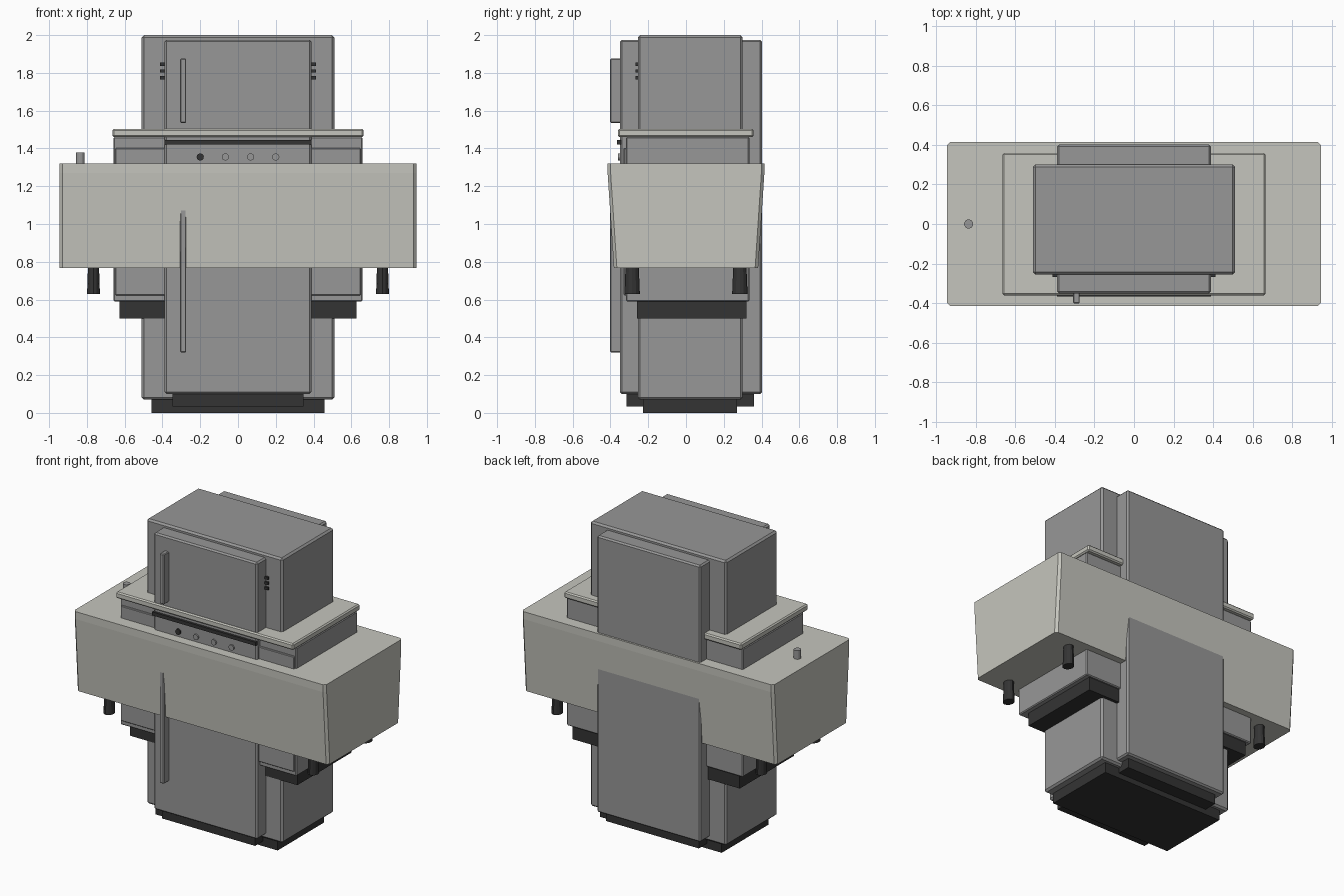
import bpy, bmesh, math

if "Cube" in bpy.data.objects:
    bpy.data.objects.remove(bpy.data.objects["Cube"])


def material(name, rgb):
    m = bpy.data.materials.new(name)
    m.diffuse_color = (*rgb, 1)
    m.use_nodes = True
    m.node_tree.nodes["Principled BSDF"].inputs["Base Color"].default_value = m.diffuse_color
    return m


GREY = material("mid grey", (0.31, 0.31, 0.31))
PALE = material("pale enamel", (0.56, 0.56, 0.51))
DARK = material("near black", (0.034, 0.034, 0.034))


def finish(name, bm, mat, bevel=0.0):
    bmesh.ops.recalc_face_normals(bm, faces=bm.faces)
    me = bpy.data.meshes.new(name)
    bm.to_mesh(me)
    bm.free()
    me.materials.append(mat)
    ob = bpy.data.objects.new(name, me)
    bpy.context.collection.objects.link(ob)
    if bevel:
        mod = ob.modifiers.new("bevel", 'BEVEL')
        mod.width = bevel
        mod.segments = 1
        mod.limit_method = 'ANGLE'
    return ob


def box(name, x, y, z, mat, bevel=0.0):
    bm = bmesh.new()
    bmesh.ops.create_cube(bm, size=1)
    for v in bm.verts:
        for i, (lo, hi) in enumerate((x, y, z)):
            v.co[i] = lo if v.co[i] < 0 else hi
    return finish(name, bm, mat, bevel)


def cylinder(name, loc, r_bottom, r_top, height, mat, sides=12, along_y=False):
    bm = bmesh.new()
    bmesh.ops.create_cone(bm, cap_ends=True, segments=sides,
                          radius1=r_bottom, radius2=r_top, depth=height)
    ob = finish(name, bm, mat)
    ob.location = loc
    if along_y:
        ob.rotation_euler.x = math.pi / 2
    return ob


# wide cabinet with plinth and vents
box("wide_cabinet", (-.51, .51), (-.255, .30), (.07, 2.0), GREY, .012)
box("wide_plinth", (-.457, .457), (-.228, .27), (0, .07), DARK)
for i in range(3):
    z = 1.775 + .035 * i
    box("vent_slat", (-.412, .412), (-.268, -.25), (z - .009, z + .009), DARK)

# tall narrow cabinet with handles
box("narrow_cabinet", (-.388, .388), (-.35, .402), (.1, 1.975), GREY, .01)
box("narrow_plinth", (-.348, .348), (-.315, .36), (.035, .1), DARK)
box("door_gap", (-.388, .388), (-.366, -.345), (1.42, 1.444), DARK)
box("upper_handle", (-.307, -.274), (-.402, -.345), (1.535, 1.875), GREY, .005)
box("lower_handle", (-.307, -.274), (-.402, -.345), (.32, 1.15), GREY, .005)

# counter unit with door panel, knobs and plinth
box("counter_body", (-.66, .66), (-.318, .335), (.59, 1.46), GREY, .006)
box("counter_top", (-.665, .665), (-.36, .358), (1.46, 1.503), PALE, .008)
box("counter_door", (-.65, .65), (-.33, -.31), (.622, 1.402), GREY, .004)
box("counter_plinth", (-.627, .627), (-.26, .32), (.5, .59), DARK)
for i, x in enumerate((-.2, -.067, .067, .2)):
    cylinder("control_knob", (x, -.345, 1.355), .019, .019, .03,
             DARK if i == 0 else GREY, 12, True)

# tapered basin: side profile extruded across x
bm = bmesh.new()
profile = [(-.382, .768), (-.415, 1.27), (-.415, 1.32),
           (.415, 1.32), (.415, 1.27), (.382, .768)]
face = bm.faces.new([bm.verts.new((-.944, y, z)) for y, z in profile])
ext = bmesh.ops.extrude_face_region(bm, geom=[face])
for g in ext["geom"]:
    if isinstance(g, bmesh.types.BMVert):
        g.co.x = .944
# chamfer only the upright corner edges
up = [e for e in bm.edges if abs(e.verts[0].co.x - e.verts[1].co.x) < .01
      and abs(e.verts[0].co.y - e.verts[1].co.y) < .1]
bmesh.ops.bevel(bm, geom=up, offset=.016, segments=1, affect='EDGES')
finish("basin", bm, PALE)
cylinder("basin_knob", (-.835, 0, 1.345), .023, .023, .066, GREY, 16)

# basin feet
for sx in (-1, 1):
    for sy in (-1, 1):
        foot = cylinder("basin_foot", (sx * .765, sy * .285, .705),
                        .034, .029, .15, DARK, 12)
        foot.scale.y = 1.2
